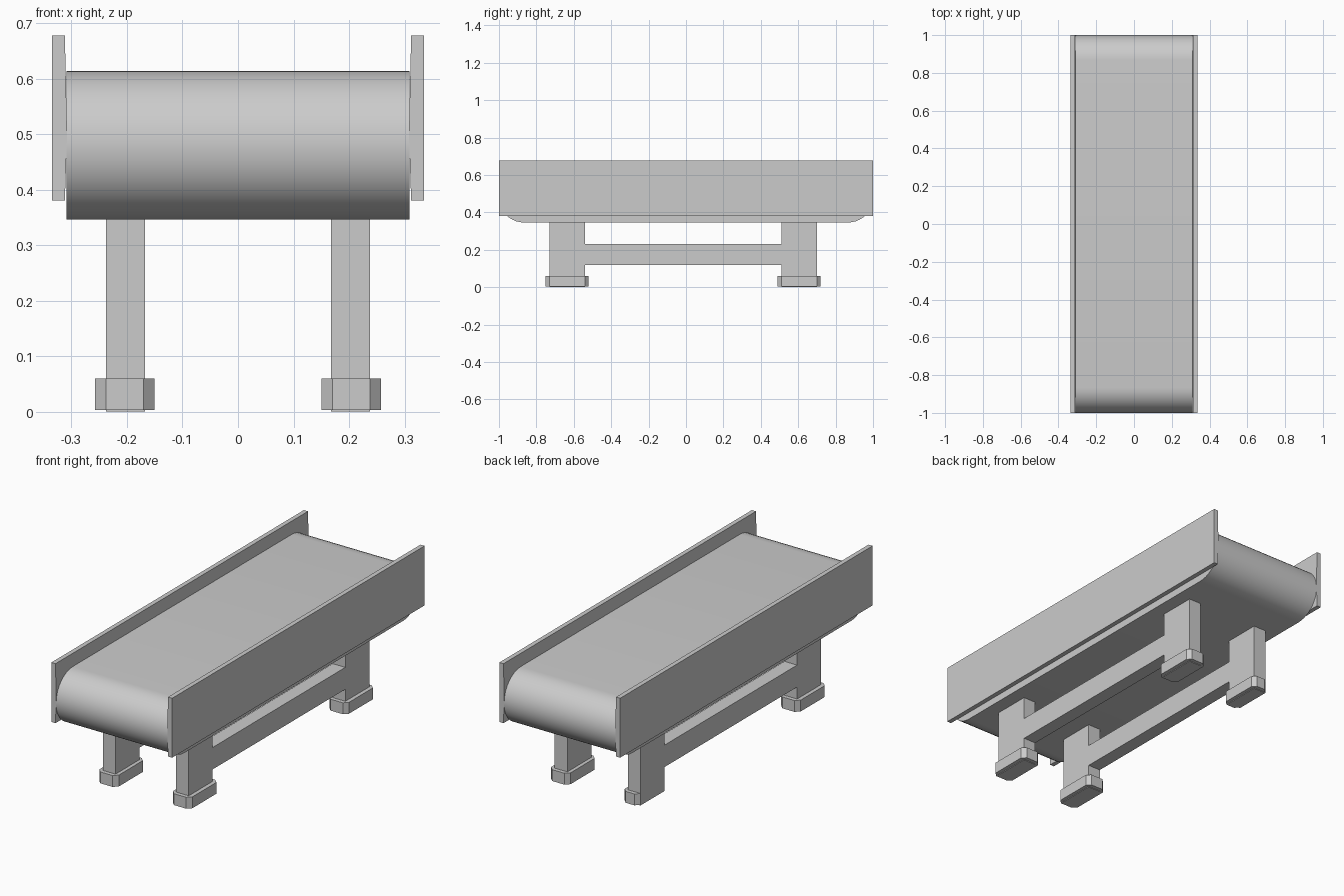
import bpy, bmesh, math

if "Cube" in bpy.data.objects:
    bpy.data.objects.remove(bpy.data.objects["Cube"])


def extrude_profile(name, points, axis, start, end):
    """Closed 2D outline extruded along x (points are y,z) or y (x,z) or z (x,y)."""
    def place(p, d):
        return {'x': (d, p[0], p[1]), 'y': (p[0], d, p[1]), 'z': (p[0], p[1], d)}[axis]
    bm = bmesh.new()
    a = [bm.verts.new(place(p, start)) for p in points]
    b = [bm.verts.new(place(p, end)) for p in points]
    bm.faces.new(a)
    bm.faces.new(b)
    n = len(points)
    for i in range(n):
        j = (i + 1) % n
        bm.faces.new((a[i], a[j], b[j], b[i]))
    bmesh.ops.recalc_face_normals(bm, faces=bm.faces)
    mesh = bpy.data.meshes.new(name)
    bm.to_mesh(mesh)
    bm.free()
    obj = bpy.data.objects.new(name, mesh)
    bpy.context.collection.objects.link(obj)
    return obj


def chamfered_rect(x0, x1, y0, y1, c):
    return [(x0 + c, y0), (x1 - c, y0), (x1, y0 + c), (x1, y1 - c),
            (x1 - c, y1), (x0 + c, y1), (x0, y1 - c), (x0, y0 + c)]


# Belt: rounded loop
R, ZC, SEG = 0.134, 0.48, 20
belt_outline = []
for side in (1, -1):
    for i in range(SEG + 1):
        t = -math.pi / 2 + math.pi * i / SEG
        belt_outline.append((side * (1 - R + R * math.cos(t)), ZC + side * R * math.sin(t)))
belt = extrude_profile("belt", belt_outline, 'x', -0.309, 0.309)
bpy.context.view_layer.objects.active = belt
belt.select_set(True)
bpy.ops.object.shade_smooth_by_angle(angle=math.radians(30))
belt.select_set(False)

for s, label in ((-1, "left"), (1, "right")):
    # Side guard, slightly thicker in the middle where it meets the belt
    guard = [(0.335, 0.38), (0.335, 0.678), (0.312, 0.678), (0.308, 0.5), (0.312, 0.38)]
    extrude_profile(label + "_side_guard", [(s * x, z) for x, z in guard], 'y', -1, 1)

    # Support frame: two legs joined by a rail
    frame = [(-0.73, 0), (-0.54, 0), (-0.54, 0.12), (0.51, 0.12), (0.51, 0), (0.70, 0),
             (0.70, 0.348), (0.51, 0.348), (0.51, 0.23), (-0.54, 0.23),
             (-0.54, 0.348), (-0.73, 0.348)]
    extrude_profile(label + "_leg_frame", frame, 'x', s * 0.168, s * 0.238)

    # Feet; the rear left one sits flush with the leg's outer face
    for y, end in ((-0.635, "front"), (0.605, "rear")):
        outer = 0.238 if (s < 0 and end == "rear") else 0.258
        x0, x1 = sorted((s * 0.15, s * outer))
        extrude_profile(f"{end}_{label}_foot",
                        chamfered_rect(x0, x1, y - 0.115, y + 0.115, 0.02),
                        'z', 0.003, 0.06)
